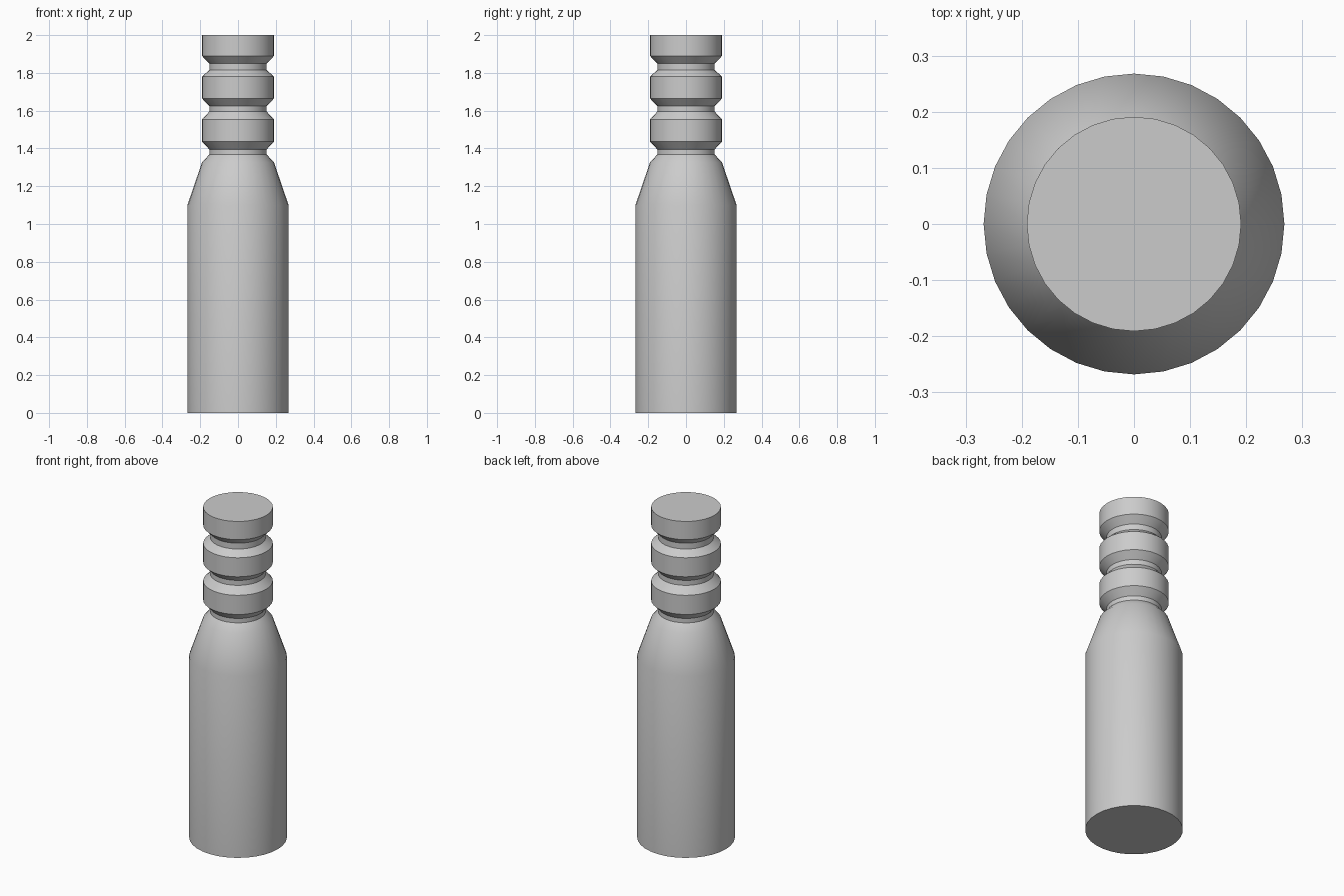
import bpy
import bmesh
import math

cube = bpy.data.objects.get("Cube")
if cube:
    bpy.data.objects.remove(cube, do_unlink=True)

SIDES = 32
BODY_R, RING_R, NECK_R = 0.268, 0.191, 0.152

grey = bpy.data.materials.new("plain_grey")
grey.use_nodes = True
colour = (0.6, 0.6, 0.6, 1)
grey.diffuse_color = colour
grey.node_tree.nodes["Principled BSDF"].inputs["Base Color"].default_value = colour


def lathe(name, profile):
    """Turn a (radius, height) profile around the z axis."""
    bm = bmesh.new()
    verts = [bm.verts.new((0, r, z)) for r, z in profile]
    edges = [bm.edges.new(pair) for pair in zip(verts, verts[1:])]
    bmesh.ops.spin(bm, geom=verts + edges, cent=(0, 0, 0), axis=(0, 0, 1),
                   angle=math.tau, steps=SIDES, use_duplicate=False)
    bmesh.ops.remove_doubles(bm, verts=bm.verts, dist=0.0005)
    # Flat single-face caps at both ends
    for z in (profile[0][1], profile[-1][1]):
        rim = [e for e in bm.edges if e.is_boundary
               and all(abs(v.co.z - z) < 0.001 for v in e.verts)]
        bmesh.ops.contextual_create(bm, geom=rim)
    bmesh.ops.recalc_face_normals(bm, faces=bm.faces)
    mesh = bpy.data.meshes.new(name)
    bm.to_mesh(mesh)
    bm.free()
    mesh.materials.append(grey)
    obj = bpy.data.objects.new(name, mesh)
    bpy.context.collection.objects.link(obj)
    bpy.ops.object.select_all(action="DESELECT")
    obj.select_set(True)
    bpy.context.view_layer.objects.active = obj
    bpy.ops.object.shade_smooth_by_angle(angle=math.radians(30))
    return obj


# Straight body and tapered shoulder
profile = [(BODY_R, 0), (BODY_R, 1.10), (RING_R, 1.325), (NECK_R, 1.368)]

# Two chamfered rings, each above a narrow neck
for neck_top, ring_low, ring_high, chamfer_top in (
        (1.395, 1.437, 1.553, 1.595), (1.625, 1.665, 1.78, 1.815)):
    profile += [(NECK_R, neck_top), (RING_R, ring_low),
                (RING_R, ring_high), (NECK_R, chamfer_top)]

# Flat-topped end ring
profile += [(NECK_R, 1.85), (RING_R, 1.89), (RING_R, 2.0)]

lathe("ringed_bottle", profile)
